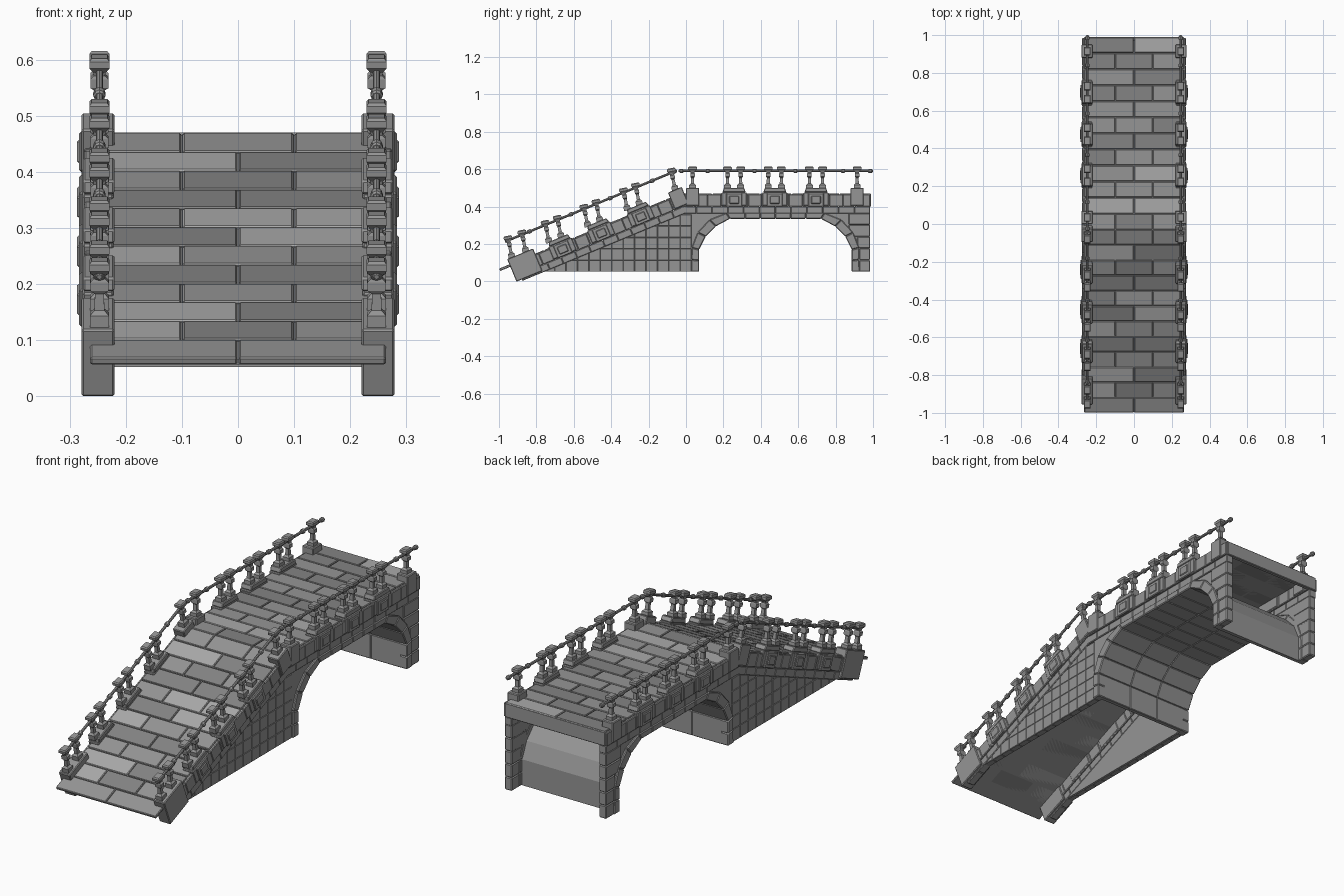
import bpy, bmesh, math, random

if "Cube" in bpy.data.objects:
    bpy.data.objects.remove(bpy.data.objects["Cube"])

random.seed(4)
A = math.radians(22.5)
C, S = math.cos(A), math.sin(A)
Y0, Z0 = -0.03, 0.47          # bend where the flat deck meets the ramp
FLAT = lambda x, s, h: (x, Y0 + s, Z0 + h)
RAMP = lambda x, s, h: (x, Y0 - s * C - h * S, Z0 - s * S + h * C)
WORLD = lambda x, y, z: (x, y, z)

# dark stone shades
MATS = []
for i, v in enumerate((.30, .23, .40)):
    m = bpy.data.materials.new("stone_%d" % i)
    m.diffuse_color = (v, v, v, 1)
    m.use_nodes = True
    m.node_tree.nodes["Principled BSDF"].inputs["Base Color"].default_value = m.diffuse_color
    MATS.append(m)


def prism(bm, pts, x0, x1, f=WORLD, mat=0):
    """Extrude a side-view polygon from x0 to x1."""
    a = [bm.verts.new(f(x0, *p)) for p in pts]
    b = [bm.verts.new(f(x1, *p)) for p in pts]
    faces = [bm.faces.new(a), bm.faces.new(b[::-1])]
    n = len(pts)
    for i in range(n):
        j = (i + 1) % n
        faces.append(bm.faces.new((a[i], b[i], b[j], a[j])))
    for fc in faces:
        fc.material_index = mat


def box(bm, x0, x1, s0, s1, h0, h1, f=WORLD, mat=0):
    prism(bm, [(s0, h0), (s1, h0), (s1, h1), (s0, h1)], x0, x1, f, mat)


def loft(bm, rings, f):
    """Skin rings of local points into a closed solid."""
    vs = [[bm.verts.new(f(*p)) for p in r] for r in rings]
    n = len(vs[0])
    for r, q in zip(vs, vs[1:]):
        for i in range(n):
            j = (i + 1) % n
            bm.faces.new((r[i], r[j], q[j], q[i]))
    bm.faces.new(vs[0])
    bm.faces.new(vs[-1][::-1])


def finish(name, bm, bevel=0.0, mirror=True):
    bmesh.ops.recalc_face_normals(bm, faces=bm.faces[:])
    me = bpy.data.meshes.new(name)
    bm.to_mesh(me)
    bm.free()
    for m in MATS:
        me.materials.append(m)
    ob = bpy.data.objects.new(name, me)
    bpy.context.collection.objects.link(ob)
    if bevel:
        m = ob.modifiers.new("chamfer", 'BEVEL')
        m.width, m.segments = bevel, 1
    if mirror:
        ob.modifiers.new("mirror", 'MIRROR')


def clip(poly, keep):
    """Clip a convex polygon to where keep(p) >= 0."""
    out = []
    for p, q in zip(poly, poly[1:] + poly[:1]):
        a, b = keep(p), keep(q)
        if a >= 0:
            out.append(p)
        if a * b < 0:
            t = a / (a - b)
            out.append((p[0] + t * (q[0] - p[0]), p[1] + t * (q[1] - p[1])))
    return out


def deck(name, f, length, rows):
    # paving in alternating joints and mixed shades
    bm = bmesh.new()
    d = length / rows
    for r in range(rows):
        cuts = [-0.265, 0, 0.265] if r % 2 == (rows - 1) % 2 else [-0.265, -0.1, 0.1, 0.265]
        for a, b in zip(cuts, cuts[1:]):
            box(bm, a + .0015, b - .0015, r * d + .0015, (r + 1) * d - .0015, -.014, 0, f,
                random.choice((0, 0, 1, 2)))
    finish(name + "_paving", bm, .003, False)
    bm = bmesh.new()
    box(bm, -.26, .26, 0, length - .004, -.014, -.005, f)
    finish(name + "_bed", bm, 0, False)


def parapet(name, f, length, plinths, ends, posts, rail, lean=0):
    # curb course and the lower string course
    bm = bmesh.new()
    for n, x0, x1, h0, h1 in ((14, .225, .274, -.07, -.006), (12, .23, .268, -.108, -.07)):
        for i in range(n):
            box(bm, x0, x1, i * length / n, (i + 1) * length / n, h0, h1, f)
    finish(name + "_curb", bm, .003)
    # post plinths with raised panels
    bm = bmesh.new()
    for c in plinths:
        box(bm, .222, .277, c - .067, c + .067, -.066, .006, f)
        prism(bm, [(c - .062, .006), (c + .062, .006), (c + .054, .03), (c - .054, .03)], .22, .276, f)
        box(bm, .27, .283, c - .042, c + .042, -.07, .002, f)
        box(bm, .28, .287, c - .026, c + .026, -.055, -.013, f)
    for a, b, low in ends:
        box(bm, .22, .279, a, b, low, .03, f)
    finish(name + "_plinths", bm, .004)
    # square posts with foot, collar and cap, leaning by a small angle
    bm = bmesh.new()
    prof = [(.022, .017, .018), (.046, .017, .018), (.054, .009, .009), (.084, .008, .008),
            (.090, .016, .012), (.106, .016, .012), (.112, .010, .010), (.118, .011, .012),
            (.128, .018, .023), (.140, .018, .023), (.145, .014, .018)]
    cl, sl = math.cos(lean), math.sin(lean)

    def tilt(c):
        return lambda x, s, h: f(x, c + (s - c) * cl - (h - .121) * sl,
                                 .121 + (s - c) * sl + (h - .121) * cl)
    for c in posts:
        loft(bm, [[(.247 - u, c - v, h), (.247 + u, c - v, h), (.247 + u, c + v, h), (.247 - u, c + v, h)]
                  for h, u, v in prof], tilt(c))
    finish(name + "_posts", bm)
    # octagonal hand rail with beads
    bm = bmesh.new()

    def rod(a, b, r):
        loft(bm, [[(.247 + k * r * math.cos(t * math.pi / 4), s, .121 + k * r * math.sin(t * math.pi / 4))
                   for t in range(8)] for s, k in ((a, .7), (a + .004, 1), (b - .004, 1), (b, .7))], f)
    rod(rail[0], rail[1], .0065)
    stops = [rail[0] + .015] + plinths + [rail[1] - .015]
    beads = [(p + q) / 2 for p, q in zip(stops, stops[1:])] + [stops[0], stops[-1]]
    for s in beads:
        rod(s - .011, s + .011, .011)
    finish(name + "_hand_rail", bm)


pairs = lambda cs: [c + d for c in cs for d in (-.035, .035)]
fp, rp = [.287, .505, .725], [.242, .471, .695]
deck("flat", FLAT, 1.02, 12)
deck("ramp", RAMP, 1.05, 12)
parapet("flat", FLAT, 1.015, fp, [(.03, .10, -.066), (.91, .98, -.066)],
        pairs(fp) + [.065, .945], (-.01, 1.03))
parapet("ramp", RAMP, .96, rp, [(-.02, .06, -.066), (.84, .99, -.10)],
        pairs(rp) + [0, .865, .945], (-.03, .965), math.radians(11))

# back end fascia
bm = bmesh.new()
box(bm, -.265, .265, .97, .99, .40, .468)
finish("back_fascia", bm, .003, False)

# ramp side wall of square stones, cut along the slope
bm = bmesh.new()
under = lambda p: (Z0 + (p[0] - Y0) * S / C - .106 / C) - p[1]
d = .061
for i in range(14):
    for k in range(5):
        y, z = .03 - (i + 1) * d, .052 + k * d
        poly = clip([(y, z), (y + d, z), (y + d, z + d), (y, z + d)], under)
        if len(poly) > 2:
            area = sum(p[0] * q[1] - p[1] * q[0] for p, q in zip(poly, poly[1:] + poly[:1])) / 2
            if area > 1e-4:
                prism(bm, poly, .235, .264)
finish("ramp_wall_stones", bm, .004)
bm = bmesh.new()
prism(bm, clip([(-.82, .055), (.03, .055), (.03, .40), (-.82, .40)], under), .232, .259)
finish("ramp_wall_core", bm)

# arch: inner and outer line of the left half, mirrored about the middle
MID = .478
inn = [(.07, .052), (.07, .17), (.105, .24), (.16, .295), (.235, .335)]
out = [(.028, .052), (.03, .18), (.062, .262), (.125, .33), (.215, .366)]
flip = lambda L: [(2 * MID - y, z) for y, z in reversed(L)]
flat_y = [.235 + (2 * MID - .47) * i / 6 for i in range(1, 6)]
inner = inn + [(y, .335) for y in flat_y] + flip(inn)
outer = out + [(y, .366) for y in flat_y] + flip(out)

# voussoirs on both faces
bm = bmesh.new()
mid = lambda p, q, t: (p[0] + (q[0] - p[0]) * t, p[1] + (q[1] - p[1]) * t)
for i in range(len(inner) - 1):
    a, b, c, e = inner[i], inner[i + 1], outer[i + 1], outer[i]
    parts = 2 if i in (0, len(inner) - 2) else 1
    for k in range(parts):
        t0, t1 = k / parts, (k + 1) / parts
        prism(bm, [mid(a, b, t0), mid(a, b, t1), mid(e, c, t1), mid(e, c, t0)], .23, .272)
finish("arch_voussoirs", bm, .004)

# vault lining across the bridge, smooth shell behind the stones
bm = bmesh.new()
mix = [mid(p, q, .4) for p, q in zip(inner, outer)]
back = [mid(p, q, .5) for p, q in zip(inner, outer)]
for i in range(len(inner) - 1):
    for x0, x1 in ((-.24, -.08), (-.08, .08), (.08, .24)):
        prism(bm, [inner[i], inner[i + 1], mix[i + 1], mix[i]], x0, x1)
finish("vault_lining", bm, .003, False)
bm = bmesh.new()
for i in range(len(inner) - 1):
    prism(bm, [mid(inner[i], back[i], .6), mid(inner[i + 1], back[i + 1], .6), back[i + 1], back[i]], -.24, .24)
finish("vault_back", bm, 0, False)

# spandrels above the arch shoulders
bm = bmesh.new()
prism(bm, out[1:] + [(.215, .37), (.03, .37)], .232, .262)
prism(bm, flip(out[1:])[::-1] + [(2 * MID - .215, .37), (.98, .37), (.98, .18)], .232, .262)
finish("spandrels", bm)

# stacked stones of the back pier
bm = bmesh.new()
for k, lo in enumerate((.926, .926, .915, .87, .87)):
    z = .052 + k * .0625
    box(bm, .23, .268, lo, .985, z, z + .0625)
finish("back_pier_stones", bm, .004)
